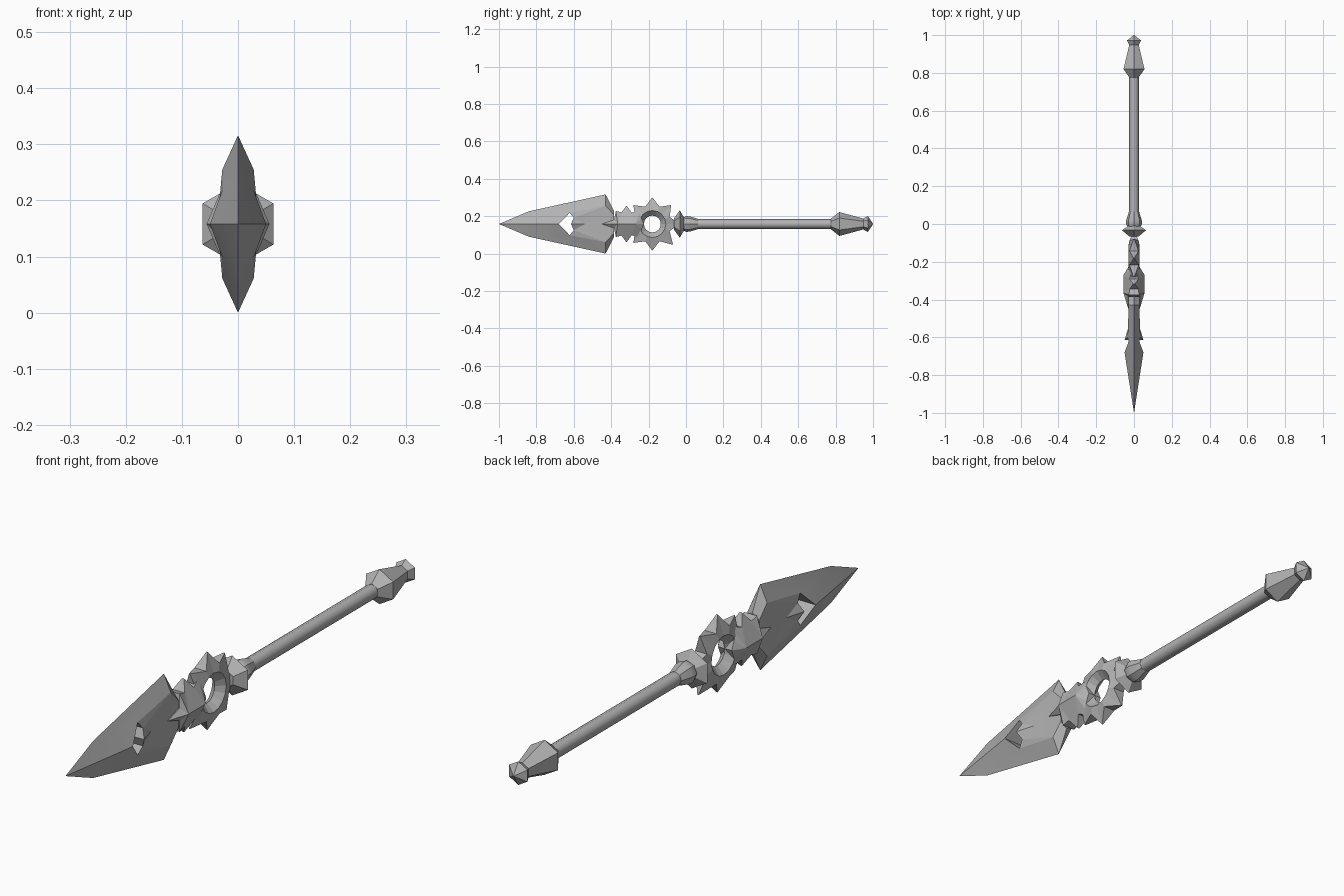
import bpy, bmesh
from math import sin, cos, pi, radians

MID = 0.158      # height of the spear's axis
RING_Y = -0.18

if "Cube" in bpy.data.objects:
    bpy.data.objects.remove(bpy.data.objects["Cube"])

steel = bpy.data.materials.new("grey_steel")
steel.use_nodes = True
grey = (0.45, 0.45, 0.45, 1)
steel.diffuse_color = grey
steel.node_tree.nodes["Principled BSDF"].inputs["Base Color"].default_value = grey


def finish(name, bm, smooth=0):
    """Clean up the mesh and place it on the axis."""
    bmesh.ops.remove_doubles(bm, verts=bm.verts, dist=0.0005)
    bmesh.ops.recalc_face_normals(bm, faces=bm.faces)
    mesh = bpy.data.meshes.new(name)
    bm.to_mesh(mesh)
    bm.free()
    mesh.materials.append(steel)
    obj = bpy.data.objects.new(name, mesh)
    bpy.context.collection.objects.link(obj)
    obj.location.z = MID
    if smooth:
        bpy.ops.object.select_all(action='DESELECT')
        obj.select_set(True)
        bpy.context.view_layer.objects.active = obj
        bpy.ops.object.shade_smooth_by_angle(angle=radians(smooth))


def lathe(name, profile, sides, smooth=0):
    """Turn (y, radius) pairs around the long axis, with a corner at the top."""
    bm = bmesh.new()
    rings = [[bm.verts.new((r * sin(2 * pi * i / sides), y, r * cos(2 * pi * i / sides)))
              for i in range(sides)] for y, r in profile]
    for a, b in zip(rings, rings[1:]):
        for i in range(sides):
            j = (i + 1) % sides
            bm.faces.new((a[i], a[j], b[j], b[i]))
    bm.faces.new(rings[0])
    bm.faces.new(rings[-1])
    finish(name, bm, smooth)


def four_way(name, points, faces, walls, smooth=0):
    """Mirror a quarter across x and z; walls run from an edge to the x = 0 plane."""
    bm = bmesh.new()
    polys = [[points[k] for k in f.split()] for f in faces]
    for chain in walls:
        keys = chain.split()
        for a, b in zip(keys, keys[1:]):
            p, q = points[a], points[b]
            polys.append([p, q, (0, q[1], q[2]), (0, p[1], p[2])])
    for sx in (1, -1):
        for sz in (1, -1):
            for poly in polys:
                corners = list(dict.fromkeys((sx * x, y, sz * z) for x, y, z in poly))
                if len(corners) > 2:
                    bm.faces.new([bm.verts.new(c) for c in corners])
    finish(name, bm, smooth)


# Leaf blade with a kite-shaped opening on its ridge
blade = {
    "tip": (0, -1, 0), "edge": (0, -0.84, 0.068), "barb": (0, -0.43, 0.158),
    "heel": (0, -0.385, 0.07),
    "h_front": (0.05, -0.68, 0), "h_top": (0.028, -0.622, 0.06),
    "h_side": (0.034, -0.6, 0.033), "h_back": (0.05, -0.615, 0),
    "shoulder": (0.028, -0.43, 0.097), "inner": (0.028, -0.385, 0.05),
    "mid": (0.028, -0.54, 0), "root": (0.028, -0.385, 0),
}
four_way("blade", blade,
         ["tip edge h_front", "edge h_top h_front", "edge barb h_top",
          "barb shoulder h_top", "h_top shoulder h_side", "h_side shoulder mid",
          "h_side mid h_back", "mid shoulder inner root", "barb heel inner shoulder"],
         ["h_front h_top h_side h_back", "heel inner root"], smooth=12)

# Star-shaped guard between the blade and the ring
guard = {
    "front": (0.03, -0.45, 0), "a": (0.032, -0.385, 0.022), "b": (0.026, -0.375, 0.07),
    "c": (0.024, -0.345, 0.062), "top": (0.004, -0.318, 0.098), "d": (0.024, -0.29, 0.06),
    "e": (0.01, -0.245, 0.075), "f": (0.028, -0.238, 0.03), "back": (0.028, -0.225, 0),
    "r1": (0.056, -0.365, 0), "r2": (0.056, -0.27, 0),
}
four_way("guard", guard,
         ["front a r1", "a b r1", "b c r1", "c top r1", "r1 top r2",
          "top d r2", "d e r2", "e f r2", "f back r2"],
         ["front a b c top d e f back"])

# Spiked ring with a bevelled opening
bm = bmesh.new()
steps = 16
sections = []
for i in range(steps):
    ang = 2 * pi * i / steps
    radius, w = (0.1, 0.024) if i % 2 else (0.143, 0.002)
    if i == steps - 2:      # longest spike, below the hub
        radius = 0.157
    section = [(w, radius), (0.028, 0.072), (0, 0.045), (-0.028, 0.072), (-w, radius)]
    sections.append([bm.verts.new((x, RING_Y + r * cos(ang), r * sin(ang)))
                     for x, r in section])
for i in range(steps):
    a, b = sections[i], sections[(i + 1) % steps]
    for k in range(5):
        m = (k + 1) % 5
        bm.faces.new((a[k], a[m], b[m], b[k]))
finish("spiked_ring", bm)

# Hexagonal hub, collar, shaft and pommel
lathe("hub", [(-0.065, 0.03), (-0.033, 0.073), (-0.01, 0.034)], 6)
lathe("collar", [(-0.015, 0.034), (0.0, 0.042), (0.02, 0.041), (0.065, 0.027)], 8, smooth=35)
lathe("shaft", [(0.05, 0.026), (0.79, 0.026)], 8, smooth=50)
lathe("pommel", [(0.775, 0.028), (0.82, 0.064), (0.948, 0.029), (0.972, 0.043), (1.0, 0.001)], 6)
